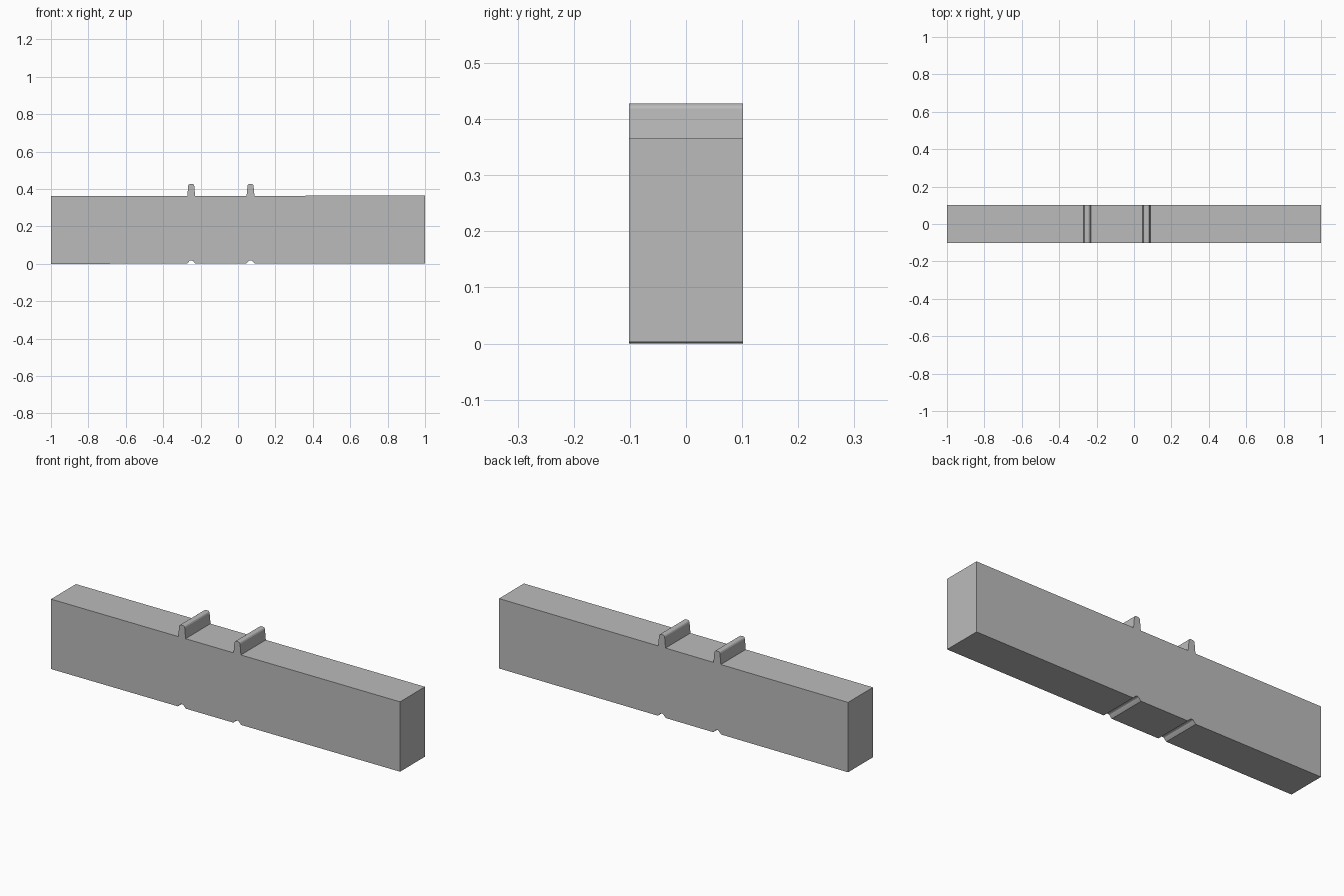
import bpy
import bmesh

cube = bpy.data.objects.get("Cube")
if cube:
    bpy.data.objects.remove(cube, do_unlink=True)

HALF_DEPTH = 0.102
HEIGHT = 0.362
SLOPE = 0.0015            # the block rises very slightly towards +x
CENTRES = (-0.25, 0.067)  # ridges on top, matching grooves underneath

# Half sections as (offset from centre, height above the surface)
RIDGE = [(0.021, 0), (0.016, 0.055), (0.013, 0.061), (0.008, 0.064)]
GROOVE = [(0.023, 0), (0.014, 0.009), (0.009, 0.015), (0.004, 0.017)]


def bump(centre, base, half):
    """Symmetric bump, listed from left to right."""
    left = [(centre - dx, base + dz) for dx, dz in half]
    right = [(centre + dx, base + dz) for dx, dz in reversed(half)]
    return left + right


# Outline: along the bottom, then back along the top
bottom = [(-1, 0)]
top = [(-1, HEIGHT)]
for c in CENTRES:
    bottom += bump(c, 0, GROOVE)
    top += bump(c, HEIGHT, RIDGE)
bottom.append((1, 0))
top.append((1, HEIGHT))
outline = bottom + top[::-1]

# Extrude the outline through the depth
bm = bmesh.new()
face = bm.faces.new([bm.verts.new((x, -HALF_DEPTH, z + SLOPE * (x + 1)))
                     for x, z in outline])
result = bmesh.ops.extrude_face_region(bm, geom=[face])
moved = [g for g in result["geom"] if isinstance(g, bmesh.types.BMVert)]
bmesh.ops.translate(bm, verts=moved, vec=(0, 2 * HALF_DEPTH, 0))
bmesh.ops.recalc_face_normals(bm, faces=bm.faces)
# Triangulate the concave end caps cleanly
bmesh.ops.triangulate(bm, faces=[f for f in bm.faces if len(f.verts) > 4])

mesh = bpy.data.meshes.new("ridged_block")
bm.to_mesh(mesh)
bm.free()

# Plain grey material
grey = bpy.data.materials.new("grey")
grey.use_nodes = True
colour = (0.5, 0.5, 0.5, 1)
grey.diffuse_color = colour
grey.node_tree.nodes["Principled BSDF"].inputs["Base Color"].default_value = colour
mesh.materials.append(grey)

block = bpy.data.objects.new("ridged_block", mesh)
bpy.context.collection.objects.link(block)
